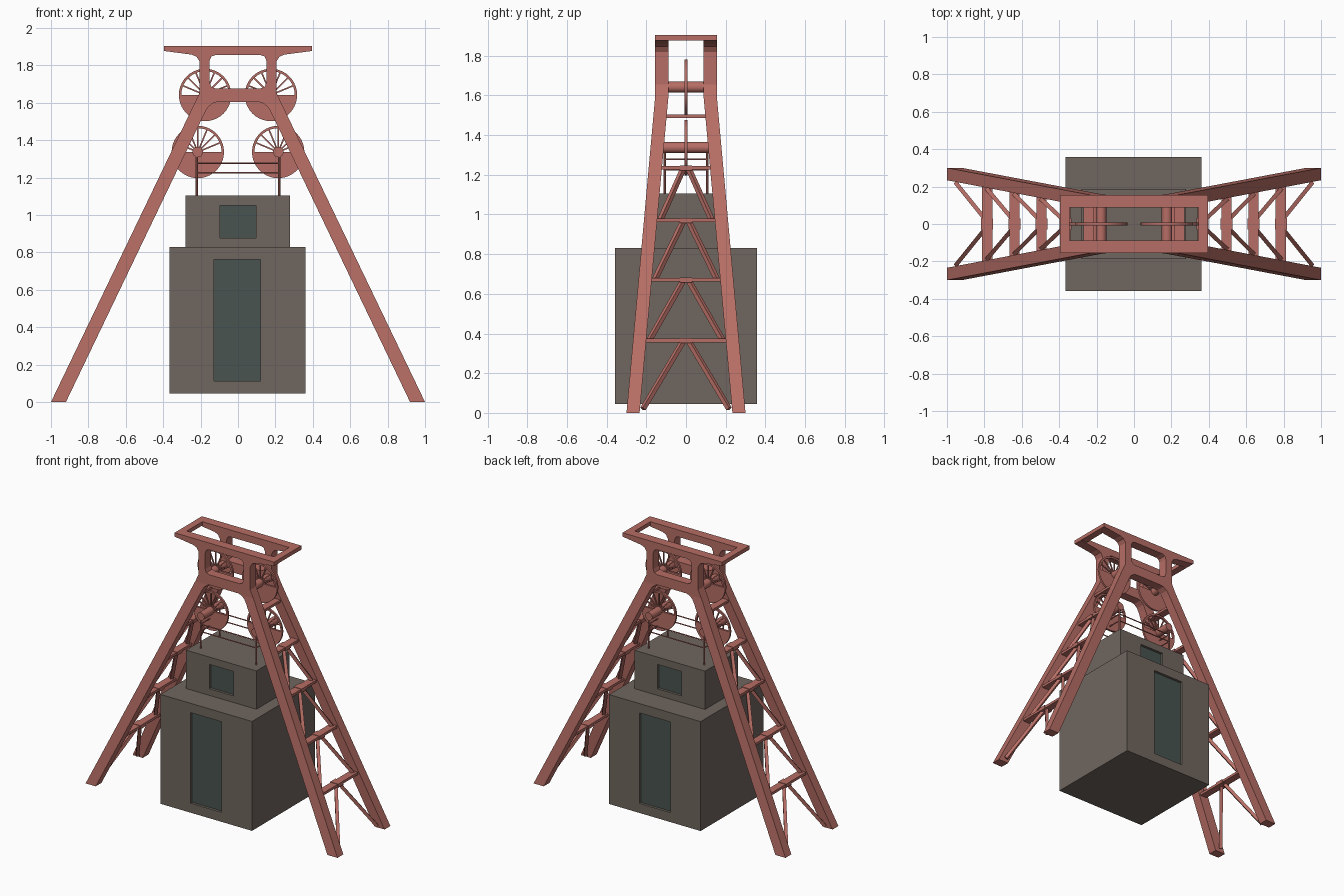
import bpy, bmesh, math
from mathutils import Vector, Matrix

if "Cube" in bpy.data.objects:
    bpy.data.objects.remove(bpy.data.objects["Cube"])


def material(name, rgb):
    m = bpy.data.materials.new(name)
    m.diffuse_color = (*rgb, 1)
    m.use_nodes = True
    m.node_tree.nodes["Principled BSDF"].inputs["Base Color"].default_value = m.diffuse_color
    return m


RED = material("rust red steel", (0.47, 0.155, 0.13))
WALL = material("grey brown cladding", (0.16, 0.132, 0.112))
GLASS = material("dark green glass", (0.066, 0.088, 0.079))


def finish(bm, name, mats=(RED,), mirror=None, smooth=False):
    bmesh.ops.recalc_face_normals(bm, faces=bm.faces)
    me = bpy.data.meshes.new(name)
    bm.to_mesh(me)
    bm.free()
    ob = bpy.data.objects.new(name, me)
    bpy.context.collection.objects.link(ob)
    for m in mats:
        me.materials.append(m)
    if mirror:
        mod = ob.modifiers.new("mirror", 'MIRROR')
        mod.use_axis = mirror
    if smooth:
        bpy.ops.object.select_all(action='DESELECT')
        ob.select_set(True)
        bpy.context.view_layer.objects.active = ob
        bpy.ops.object.shade_smooth_by_angle(angle=math.radians(35))
    return ob


def box(bm, lo, hi):
    lo, hi = Vector(lo), Vector(hi)
    size = hi - lo
    return bmesh.ops.create_cube(
        bm, size=1, matrix=Matrix.Translation((lo + hi) / 2) @ Matrix.Diagonal((*size, 1)))


def beam(bm, p, q, w, h):
    p, q = Vector(p), Vector(q)
    d = q - p
    rot = d.to_track_quat('Z', 'Y').to_matrix().to_4x4()
    bmesh.ops.create_cube(bm, size=1, matrix=Matrix.Translation((p + q) / 2) @ rot
                          @ Matrix.Diagonal((w, h, d.length, 1)))


def tube(bm, p, q, r, seg=12):
    p, q = Vector(p), Vector(q)
    d = q - p
    rot = d.to_track_quat('Z', 'Y').to_matrix().to_4x4()
    bmesh.ops.create_cone(bm, cap_ends=True, segments=seg, radius1=r, radius2=r,
                          depth=d.length, matrix=Matrix.Translation((p + q) / 2) @ rot)


def prism(bm, polys, near, far):
    """Extrude x-z polygons along y; near(z) and far(z) give the two y values."""
    cache = {}

    def v(p, side):
        if (p, side) not in cache:
            y = (near if side == 0 else far)(p[1])
            cache[(p, side)] = bm.verts.new((p[0], y, p[1]))
        return cache[(p, side)]

    edges = [frozenset((a, b)) for poly in polys for a, b in zip(poly, poly[1:] + poly[:1])]
    for poly in polys:
        for s in (0, 1):
            bm.faces.new([v(p, s) for p in poly])
        for a, b in zip(poly, poly[1:] + poly[:1]):
            on_middle = a[0] == 0 and b[0] == 0
            if edges.count(frozenset((a, b))) == 1 and not on_middle:
                bm.faces.new([v(a, 0), v(b, 0), v(b, 1), v(a, 1)])


# Main frames: half outline, leaning inwards up to the crossbeam, then upright
BREAK = 1.6


def outer_y(z):
    return -0.155 - 0.145 * max(0, 1 - z / BREAK)


def inner_y(z):
    return -0.088 - 0.146 * max(0, 1 - z / BREAK)


A, B = (0.231, BREAK), (0.13, BREAK)
upper = [(0, 1.905), (0.395, 1.905), (0.395, 1.877), (0.25, 1.858), (0.222, 1.847),
         (0.205, 1.82), (0.205, 1.655), A, B, (0.107, 1.605), (0, 1.605),
         (0, 1.677), (0.122, 1.677), (0.143, 1.686), (0.152, 1.71), (0.152, 1.825),
         (0.143, 1.847), (0.122, 1.855), (0, 1.855)]
leg = [A, (1, 0), (0.92, 0), (0.176, 1.55), (0.158, 1.58)] + [B]
bm = bmesh.new()
prism(bm, [upper, leg], outer_y, inner_y)
finish(bm, "main_frame", mirror=(True, True, False))

# End bars closing the top frame
bm = bmesh.new()
box(bm, (0.345, -0.09, 1.878), (0.395, 0.09, 1.905))
finish(bm, "top_end_bar", mirror=(True, False, False))


# Crossbars with centre plates, and the V braces below them
def leg_x(z):
    return 0.96 - 0.48 * z


levels = [0.365, 0.67, 0.97, 1.235, 1.495]
bm = bmesh.new()
for z in levels:
    x, y = leg_x(z), -inner_y(z) + 0.015
    box(bm, (x - 0.027, -y, z - 0.009), (x + 0.027, y, z + 0.009))
    if z < 1.4:
        box(bm, (x - 0.032, -0.03, z - 0.014), (x + 0.032, 0.03, z + 0.012))
finish(bm, "leg_crossbar", mirror=(True, False, False))

bm = bmesh.new()
for z0, z1 in zip([0.02] + levels[:3], levels[:4]):
    for s in (-1, 1):
        beam(bm, (leg_x(z0), s * (-inner_y(z0) - 0.015), z0),
             (leg_x(z1), s * 0.012, z1), 0.022, 0.022)
finish(bm, "leg_brace", mirror=(True, False, False))


# Winding wheels: rim, spokes in the upper half, closed lower half
def wheel(name, cx, cz, axle_half, r=0.14):
    n = 40
    bm = bmesh.new()

    def pt(a, rad):
        return (cx + rad * math.cos(a), cz + rad * math.sin(a))

    ri = r - 0.013
    ang = [math.pi * i / (n // 2) for i in range(n // 2 + 1)]
    quads = [[pt(a, ri), pt(a, r), pt(b, r), pt(b, ri)] for a, b in zip(ang, ang[1:])]
    prism(bm, quads, lambda z: -0.007, lambda z: 0.007)
    prism(bm, [[pt(-a, r) for a in ang]], lambda z: -0.007, lambda z: 0.007)
    for i in range(1, 8):
        a = math.pi * i / 8
        x, z = pt(a, r - 0.008)
        beam(bm, (cx, 0, cz), (x, 0, z), 0.008, 0.008)
    finish(bm, name + "_wheel", smooth=True)
    bm = bmesh.new()
    tube(bm, (cx, -axle_half, cz), (cx, axle_half, cz), 0.028, 20)
    finish(bm, name + "_axle", smooth=True)


for side, s in (("left", -1), ("right", 1)):
    wheel("upper_" + side, s * 0.176, 1.642, 0.1)
    wheel("lower_" + side, s * 0.215, 1.337, 0.115)

# Posts carrying the lower wheels, and their rails
bm = bmesh.new()
px, py = 0.22, 0.108
for sx in (-1, 1):
    for sy in (-1, 1):
        tube(bm, (sx * px, sy * py, 1.1), (sx * px, sy * py, 1.337), 0.006, 8)
for z in (1.225, 1.278):
    for s in (-1, 1):
        tube(bm, (-px, s * py, z), (px, s * py, z), 0.004, 8)
        tube(bm, (s * px, -py, z), (s * px, py, z), 0.004, 8)
finish(bm, "wheel_stand", smooth=True)


# Shaft house: two blocks with recessed windows at front and back
def block(name, lo, hi, wx, wz, depth=0.018):
    bm = bmesh.new()
    box(bm, lo, hi)
    for axis, cuts in ((0, wx), (2, wz)):
        for c in cuts:
            co, no = [0, 0, 0], [0, 0, 0]
            co[axis], no[axis] = c, 1
            bmesh.ops.bisect_plane(bm, geom=bm.verts[:] + bm.edges[:] + bm.faces[:],
                                   plane_co=co, plane_no=no)
    bm.normal_update()
    panes = []
    for f in bm.faces:
        c = f.calc_center_median()
        if abs(f.normal.y) > 0.9 and wx[0] < c.x < wx[1] and wz[0] < c.z < wz[1]:
            panes.append(f)
    for f in bmesh.ops.extrude_discrete_faces(bm, faces=panes)["faces"]:
        f.material_index = 1
        inward = -depth if f.calc_center_median().y > 0 else depth
        bmesh.ops.translate(bm, verts=f.verts[:], vec=(0, inward, 0))
    finish(bm, name, (WALL, GLASS))


block("lower_shaft_house", (-0.366, -0.357, 0.045), (0.361, 0.357, 0.83),
      (-0.127, 0.12), (0.113, 0.763))
block("upper_shaft_house", (-0.282, -0.187, 0.83), (0.277, 0.187, 1.105),
      (-0.097, 0.095), (0.877, 1.052))
